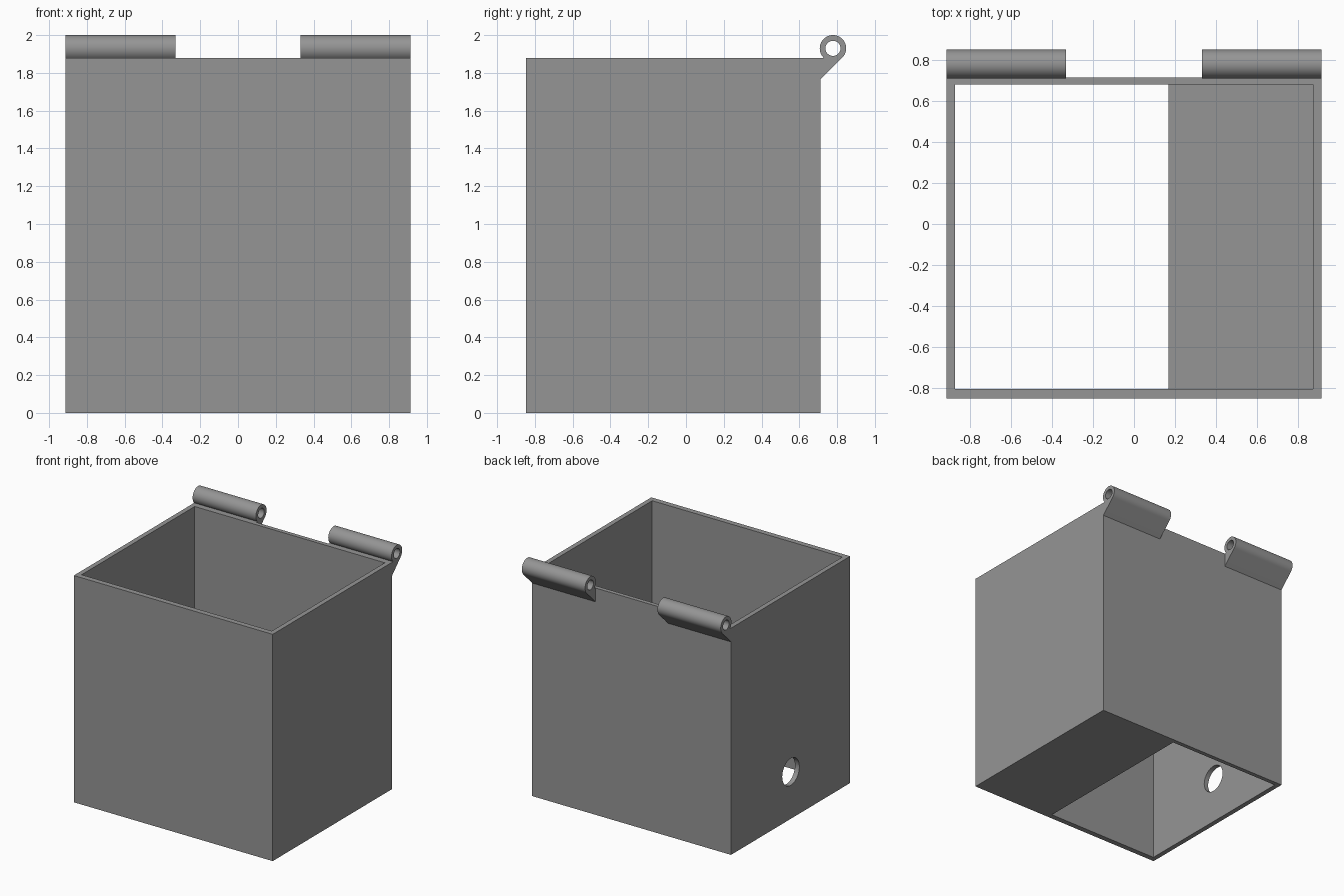
import bpy, bmesh, math
from mathutils import Matrix

if "Cube" in bpy.data.objects:
    bpy.data.objects.remove(bpy.data.objects["Cube"])

HALF_X, FRONT, BACK, TOP = 0.912, -0.848, 0.713, 1.88
WALL = 0.04
PIN_Y, PIN_Z, KNUCKLE_R, BORE_R = 0.778, 1.93, 0.07, 0.04
HINGE_IN = 0.332

grey = bpy.data.materials.new("plain grey")
grey.diffuse_color = (0.3, 0.3, 0.3, 1)
grey.use_nodes = True
grey.node_tree.nodes["Principled BSDF"].inputs["Base Color"].default_value = grey.diffuse_color


def make(name, bm):
    bmesh.ops.recalc_face_normals(bm, faces=bm.faces)
    mesh = bpy.data.meshes.new(name)
    bm.to_mesh(mesh)
    bm.free()
    mesh.materials.append(grey)
    obj = bpy.data.objects.new(name, mesh)
    bpy.context.collection.objects.link(obj)
    return obj


def block(name, x0, x1, y0, y1, z0, z1):
    bm = bmesh.new()
    bmesh.ops.create_cube(bm, size=1)
    for v in bm.verts:
        v.co = (x1 if v.co.x > 0 else x0, y1 if v.co.y > 0 else y0, z1 if v.co.z > 0 else z0)
    return make(name, bm)


def rod(name, x0, x1, y, z, r):
    bm = bmesh.new()
    bmesh.ops.create_cone(bm, cap_ends=True, segments=48, radius1=r, radius2=r, depth=x1 - x0,
                          matrix=Matrix.Translation(((x0 + x1) / 2, y, z)) @ Matrix.Rotation(math.pi / 2, 4, 'Y'))
    return make(name, bm)


def cut(obj, cutter):
    mod = obj.modifiers.new("cut", 'BOOLEAN')
    mod.operation, mod.solver, mod.object = 'DIFFERENCE', 'EXACT', cutter
    bpy.context.view_layer.objects.active = obj
    bpy.ops.object.modifier_apply(modifier=mod.name)
    bpy.data.objects.remove(cutter, do_unlink=True)


def smooth(obj):
    bpy.ops.object.select_all(action='DESELECT')
    obj.select_set(True)
    bpy.context.view_layer.objects.active = obj
    bpy.ops.object.shade_smooth_by_angle(angle=math.radians(30))


# Open box: hollow interior, half of the floor left open, round cable hole in the left wall
box = block("box", -HALF_X, HALF_X, FRONT, BACK, 0, TOP)
inner = (-HALF_X + WALL, HALF_X - WALL, FRONT + WALL + 0.005, BACK - WALL + 0.005)
cut(box, block("interior", *inner, WALL, TOP + 0.2))
cut(box, block("floor_opening", inner[0], 0.167, inner[2], inner[3], -0.2, WALL + 0.1))
cut(box, rod("cable_hole", -HALF_X - 0.1, -HALF_X + 0.2, -0.07, 0.39, 0.112))
smooth(box)

# Hinge knuckles: round barrel blending into a 45 degree wedge on the back wall
tangent = KNUCKLE_R * math.sqrt(0.5)
foot_z = PIN_Z - tangent - (PIN_Y + tangent - BACK)
end = math.pi + math.asin((PIN_Z - TOP) / KNUCKLE_R)
profile = [(BACK, foot_z)]
for i in range(41):
    a = -math.pi / 4 + (end + math.pi / 4) * i / 40
    profile.append((PIN_Y + KNUCKLE_R * math.cos(a), PIN_Z + KNUCKLE_R * math.sin(a)))
profile.append((BACK, TOP))

for side, x0, x1 in (("left", -HALF_X, -HINGE_IN), ("right", HINGE_IN, HALF_X)):
    bm = bmesh.new()
    face = bm.faces.new([bm.verts.new((x0, y, z)) for y, z in profile])
    out = bmesh.ops.extrude_face_region(bm, geom=[face])["geom"]
    bmesh.ops.translate(bm, vec=(x1 - x0, 0, 0), verts=[g for g in out if isinstance(g, bmesh.types.BMVert)])
    hinge = make(side + "_hinge", bm)
    cut(hinge, rod("bore", x0 - 0.1, x1 + 0.1, PIN_Y, PIN_Z, BORE_R))
    smooth(hinge)
